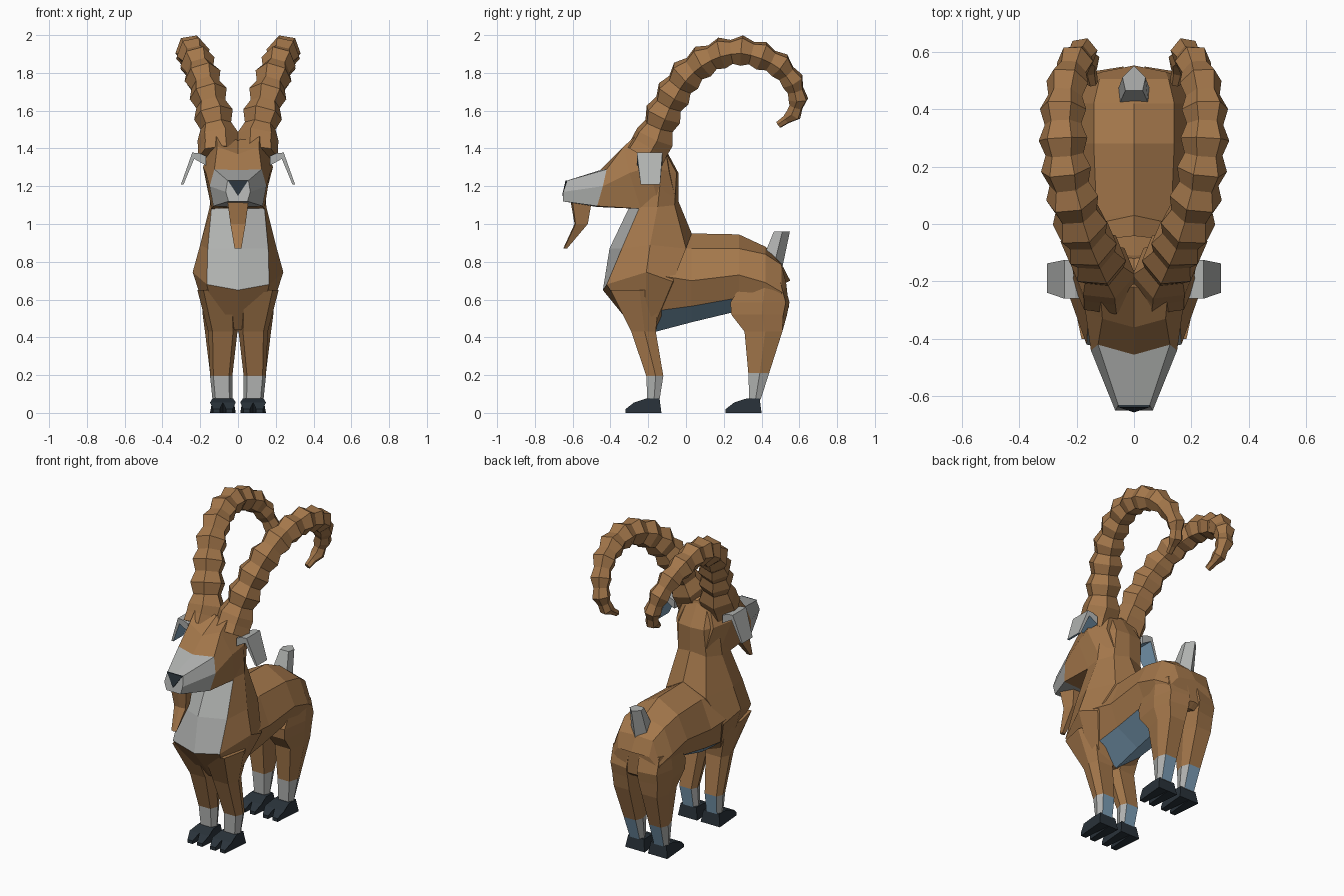
import bpy, bmesh, math
from mathutils import Vector


def material(name, rgb):
    m = bpy.data.materials.new(name)
    m.diffuse_color = (*rgb, 1)
    return m


BROWN = material("brown coat", (0.37, 0.185, 0.07))
GREY = material("pale grey", (0.44, 0.45, 0.44))
BLUE = material("blue grey", (0.20, 0.34, 0.47))
DARK = material("dark slate", (0.022, 0.032, 0.042))


def loft(name, rings, mats, rule=None, mirror=False):
    """Skin a list of equal point rings, cap both ends, colour faces by rule."""
    bm = bmesh.new()
    vs = [[bm.verts.new(p) for p in r] for r in rings]
    n = len(rings[0])
    for a, b in zip(vs, vs[1:]):
        for i in range(n):
            j = (i + 1) % n
            bm.faces.new((a[i], a[j], b[j], b[i]))
    bm.faces.new(vs[0])
    bm.faces.new(vs[-1])
    bmesh.ops.recalc_face_normals(bm, faces=bm.faces)
    bm.normal_update()
    if rule:
        for f in bm.faces:
            f.material_index = int(rule(f.calc_center_median(), f.normal))
    me = bpy.data.meshes.new(name)
    bm.to_mesh(me)
    bm.free()
    for m in mats:
        me.materials.append(m)
    ob = bpy.data.objects.new(name, me)
    bpy.context.collection.objects.link(ob)
    if mirror:
        mod = ob.modifiers.new("mirror", 'MIRROR')
        mod.use_mirror_merge = False
    return ob


def whole(half):
    """Close a half section (first and last point on x = 0) by reflection."""
    return half + [(-x, y, z) for x, y, z in half[-2:0:-1]]


def section(y, top, upper, side, low, bottom):
    return whole([(0, y, top), (upper[0], y, upper[1]), (side[0], y, side[1]),
                  (low[0], y, low[1]), (0, y, bottom)])


# torso with blue-grey keeled belly
loft("torso", [
    section(-0.16, .93, (.13, .87), (.225, .73), (.15, .54), .43),
    section(0.03, .95, (.13, .87), (.20, .70), (.15, .565), .48),
    section(0.28, .945, (.14, .87), (.205, .73), (.15, .61), .54),
    section(0.42, .88, (.14, .84), (.20, .69), (.15, .55), .55),
    section(0.505, .79, (.12, .785), (.17, .64), (.13, .53), .53),
    whole([(0, .552, .70), (.11, .53, .69), (.165, .51, .62), (.12, .52, .55), (0, .545, .56)]),
], [BROWN, BLUE], lambda c, n: n.z < -0.3 and c.z < .59 and c.y < .3 and abs(n.y) < .7)

# chest and neck with pale bib
loft("chest_and_neck", [whole(h) for h in (
    [(0, -.27, .44), (.11, -.27, .44), (.145, -.22, .45), (.13, -.16, .48), (0, -.16, .44)],
    [(0, -.44, .65), (.165, -.42, .68), (.24, -.21, .745), (.215, -.07, .695), (0, 0, .66)],
    [(0, -.405, .87), (.16, -.34, .87), (.20, -.19, .89), (.14, .0, .87), (0, .03, .95)],
    [(0, -.30, 1.09), (.14, -.245, 1.09), (.15, -.15, 1.09), (.10, -.06, 1.10), (0, -.04, 1.12)],
    [(0, -.30, 1.27), (.13, -.25, 1.27), (.14, -.13, 1.28), (.09, -.05, 1.27), (0, -.04, 1.27)],
    [(0, -.25, 1.40), (.10, -.22, 1.40), (.11, -.16, 1.40), (.07, -.12, 1.40), (0, -.11, 1.40)])],
    [BROWN, GREY], lambda c, n: .7 < c.z < 1.1 and abs(c.x) < .1 and n.y < -.3)

# head with pale muzzle
loft("head", [whole(h) for h in (
    [(0, -.63, 1.23), (.055, -.63, 1.23), (.065, -.65, 1.17), (.05, -.65, 1.12), (0, -.65, 1.12)],
    [(0, -.455, 1.285), (.125, -.42, 1.29), (.15, -.44, 1.20), (.13, -.47, 1.095), (0, -.47, 1.09)],
    [(0, -.36, 1.37), (.11, -.33, 1.41), (.17, -.30, 1.27), (.14, -.24, 1.08), (0, -.24, 1.08)],
    [(0, -.22, 1.44), (.12, -.21, 1.52), (.185, -.20, 1.30), (.14, -.15, 1.13), (0, -.15, 1.10)],
    [(0, -.12, 1.41), (.09, -.11, 1.40), (.13, -.09, 1.28), (.10, -.06, 1.15), (0, -.05, 1.12)])],
    [BROWN, GREY], lambda c, n: c.y < -.5)

# nose plate
loft("nose", [[(-.054, y + .018, 1.23), (.054, y + .018, 1.23), (0, y, 1.15)]
              for y in (-.656, -.648)], [DARK])

# goatee
loft("goatee", [[(-w, y1, z), (0, y0, z), (w, y1, z), (w * .6, y2, z), (-w * .6, y2, z)]
                for w, y0, y1, y2, z in ((.055, -.61, -.60, -.50, 1.115),
                                         (.04, -.59, -.585, -.52, 1.0),
                                         (.018, -.65, -.645, -.63, .87))], [BROWN])

# tail
loft("tail", [
    [(-.05, .42, .85), (.05, .42, .85), (.055, .47, .80), (0, .51, .77), (-.055, .47, .80)],
    [(-.03, .465, .96), (.03, .465, .96), (.04, .51, .96), (0, .55, .96), (-.04, .51, .96)],
], [GREY])

# drooping ears, darker inside
ear = [(.17, 1.36), (.205, 1.375), (.242, 1.378), (.302, 1.21), (.288, 1.21), (.232, 1.345), (.17, 1.31)]
loft("ear", [[(x, y if z > 1.25 else y * .76 - .042, z) for x, z in ear] for y in (-.26, -.125)],
     [GREY, BLUE], lambda c, n: n.z < -.2, mirror=True)


# ridged horns: x, y, z, radius along the curl
path = [(.10, -.22, 1.36, .115), (.105, -.165, 1.46, .112), (.13, -.12, 1.58, .106),
        (.158, -.065, 1.69, .102), (.188, 0, 1.785, .099), (.215, .09, 1.86, .094),
        (.237, .19, 1.905, .089), (.247, .295, 1.918, .086), (.247, .40, 1.89, .082),
        (.232, .495, 1.84, .075), (.205, .565, 1.755, .065), (.18, .595, 1.66, .055),
        (.162, .57, 1.58, .043), (.145, .49, 1.525, .02)]
pts = []
for i, p in enumerate(path):
    pts.append((Vector(p[:3]), p[3]))
    if i < len(path) - 1:
        q = path[i + 1]
        k = .97 if i < 1 else .77
        pts.append(((Vector(p[:3]) + Vector(q[:3])) / 2, (p[3] + q[3]) / 2 * k))
rings = []
for i, (c, r) in enumerate(pts):
    t = (pts[min(i + 1, len(pts) - 1)][0] - pts[max(i - 1, 0)][0]).normalized()
    up = Vector((1, 0, 0)).cross(t).normalized()
    side = t.cross(up)
    rings.append([c + r * (math.cos(a) * up + math.sin(a) * side)
                  for a in (math.radians(60 * j - 20) for j in range(6))])
loft("horn", rings, [BROWN], mirror=True)


# legs with pale socks, blue grey behind
def leg(name, sections):
    rings = []
    for x0, x1, y0, y1, z in sections:
        w, ym = x1 - x0, y0 * .45 + y1 * .55
        rings.append([(x0 + .15 * w, y0, z), (x1 - .15 * w, y0, z), (x1, ym, z),
                      (x1 - .15 * w, y1 - .02 * (z > .5), z), (x0 + .15 * w, y1, z), (x0, ym, z)])
    loft(name, rings, [BROWN, GREY, BLUE],
         lambda c, n: 0 if c.z > .18 else 2 if n.y > .5 else 1, mirror=True)


leg("front_leg", [(.0, .215, -.40, -.12, .65), (.003, .158, -.29, -.16, .43),
                  (.03, .148, -.21, -.12, .195), (.03, .135, -.205, -.14, .07)])
leg("hind_leg", [(.01, .19, .30, .52, .69), (.01, .19, .235, .548, .585), (.01, .187, .24, .535, .52),
                 (.02, .175, .31, .51, .43), (.03, .148, .33, .44, .21), (.035, .135, .335, .395, .07)])

# cloven hooves: two tapering toes per foot
hoof = [(-.32, 0), (-.32, .02), (-.275, .055), (-.21, .076), (-.14, .076), (-.13, 0)]


def toe(name, dy, x_mid, sign):
    inner = [(x_mid + sign * (.016 if y < -.3 else .0), y + dy, z) for y, z in hoof]
    outer = [(x_mid + sign * (.052 if y < -.3 else .055 if z > .06 else .068), y + dy, z)
             for y, z in hoof]
    loft(name, [inner, outer], [DARK], mirror=True)


for label, dy in (("front", 0), ("hind", .53)):
    toe(label + "_inner_toe", dy, .08, -1)
    toe(label + "_outer_toe", dy, .08, 1)
